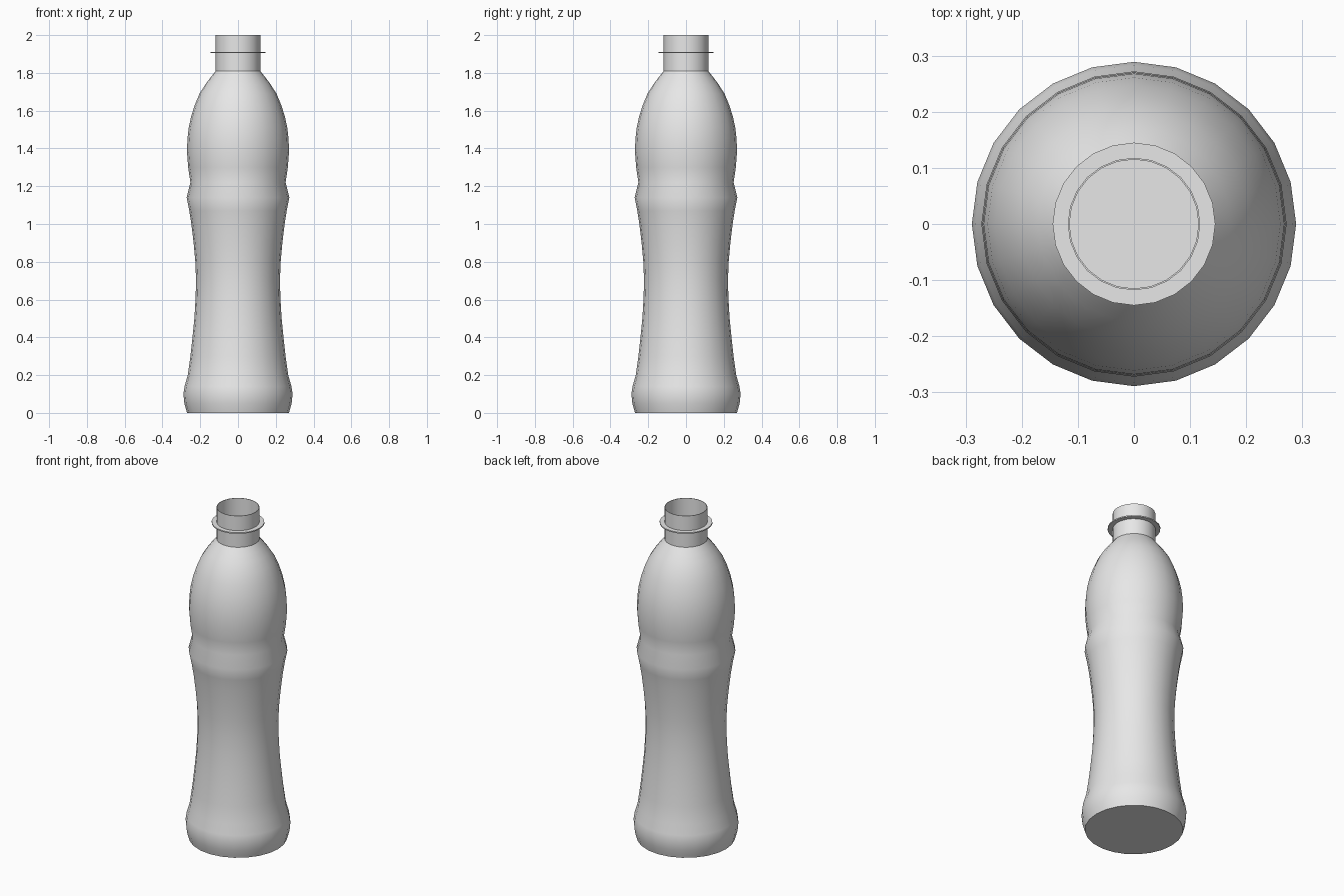
import bpy, bmesh, math

cube = bpy.data.objects.get("Cube")
if cube:
    bpy.data.objects.remove(cube, do_unlink=True)

SIDES = 24

plastic = bpy.data.materials.new("grey plastic")
plastic.use_nodes = True
colour = (0.8, 0.8, 0.8, 1.0)
plastic.diffuse_color = colour
plastic.node_tree.nodes["Principled BSDF"].inputs["Base Color"].default_value = colour


def lathe(name, profile, closed=False, floor=False):
    """Revolve (radius, height) points about z; optionally join ends or cap the first ring."""
    bm = bmesh.new()
    rings = []
    for r, z in profile:
        rings.append([bm.verts.new((r * math.cos(math.tau * i / SIDES),
                                    r * math.sin(math.tau * i / SIDES), z))
                      for i in range(SIDES)])
    pairs = list(zip(rings, rings[1:]))
    if closed:
        pairs.append((rings[-1], rings[0]))
    for a, b in pairs:
        for i in range(SIDES):
            j = (i + 1) % SIDES
            bm.faces.new((a[i], a[j], b[j], b[i]))
    if floor:
        bm.faces.new(rings[0][::-1])
    mesh = bpy.data.meshes.new(name)
    bm.to_mesh(mesh)
    bm.free()
    mesh.materials.append(plastic)
    obj = bpy.data.objects.new(name, mesh)
    bpy.context.collection.objects.link(obj)
    bpy.ops.object.select_all(action='DESELECT')
    obj.select_set(True)
    bpy.context.view_layer.objects.active = obj
    bpy.ops.object.shade_smooth_by_angle(angle=math.radians(30))
    return obj


# Bottle body: foot bulge, waisted grip, raised band, domed shoulder
lathe("bottle_body", [
    (0.270, 0.0), (0.274, 0.015), (0.284, 0.05), (0.289, 0.10), (0.283, 0.14),
    (0.266, 0.20), (0.252, 0.30), (0.241, 0.40), (0.231, 0.50), (0.225, 0.60),
    (0.222, 0.70), (0.226, 0.80), (0.235, 0.90), (0.247, 1.00), (0.258, 1.07),
    (0.272, 1.14), (0.252, 1.22), (0.264, 1.30), (0.270, 1.38), (0.268, 1.45),
    (0.261, 1.51), (0.248, 1.57), (0.229, 1.63), (0.204, 1.69), (0.172, 1.74),
    (0.146, 1.775), (0.118, 1.81)], floor=True)

# Open neck with a thin wall
lathe("bottle_neck", [
    (0.118, 1.81), (0.118, 2.0), (0.115, 2.0), (0.115, 1.81)], closed=True)

# Thin collar around the neck
lathe("neck_collar", [
    (0.117, 1.904), (0.145, 1.904), (0.145, 1.911), (0.117, 1.911)], closed=True)
